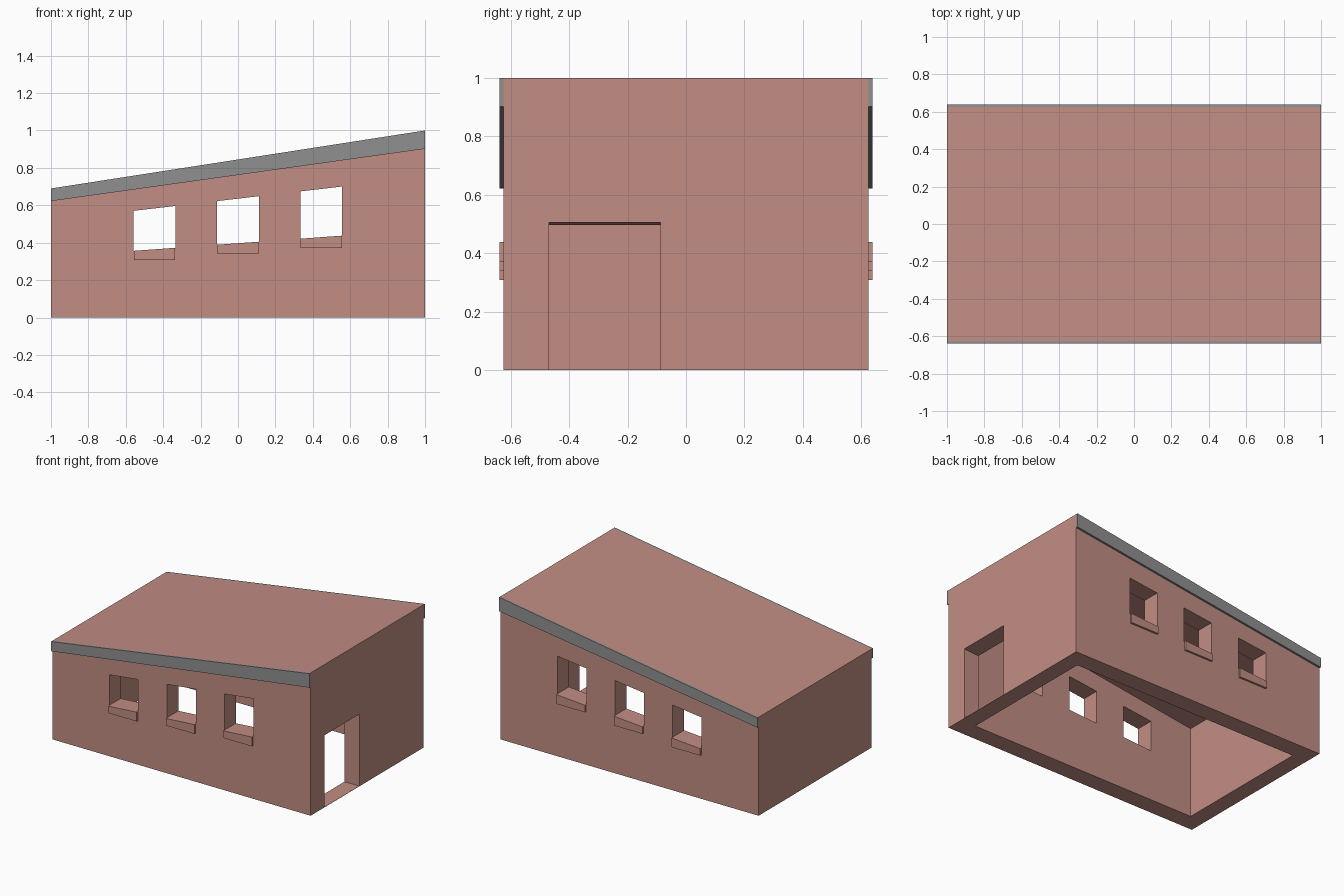
import bpy, bmesh

if "Cube" in bpy.data.objects:
    bpy.data.objects.remove(bpy.data.objects["Cube"])


def material(name, rgb):
    m = bpy.data.materials.new(name)
    m.diffuse_color = (*rgb, 1)
    m.use_nodes = True
    m.node_tree.nodes["Principled BSDF"].inputs["Base Color"].default_value = m.diffuse_color
    return m


brick = material("brick", (0.54, 0.27, 0.23))
grey = material("fascia_grey", (0.28, 0.28, 0.28))


def rise(x):
    # height factor that makes every level tilt with the roof
    return 0.845 + 0.155 * x


def box(name, x0, x1, y0, y1, z0, z1, mat=brick, flat_bottom=None):
    bm = bmesh.new()
    bmesh.ops.create_cube(bm, size=1)
    for v in bm.verts:
        low = v.co.z < 0
        v.co.x = x0 if v.co.x < 0 else x1
        v.co.y = y0 if v.co.y < 0 else y1
        v.co.z = (z0 if low else z1) * rise(v.co.x)
        if low and flat_bottom is not None:
            v.co.z = flat_bottom
    mesh = bpy.data.meshes.new(name)
    bm.to_mesh(mesh)
    bm.free()
    mesh.materials.append(mat)
    ob = bpy.data.objects.new(name, mesh)
    bpy.context.collection.objects.link(ob)
    return ob


# Wall and roof shell, open underneath
building = box("building_shell", -1, 1, -0.625, 0.625, 0, 1)
window_x = (-0.447, 0, 0.445)
half = 0.112

cutters = [
    box("room_cutter", -0.885, 0.885, -0.5, 0.5, -0.2, 0.9),
    box("door_cutter", 0.8, 1.1, -0.47, -0.087, 0.002, 0.505),
]
# door head passes through z = 0.505 on the outer face, threshold stays at the floor
for x in window_x:
    cutters.append(box("window_cutter", x - half, x + half, -0.8, 0.8, 0.47, 0.752))

for c in cutters:
    c.hide_render = True
    mod = building.modifiers.new(c.name, 'BOOLEAN')
    mod.operation = 'DIFFERENCE'
    mod.solver = 'EXACT'
    mod.object = c

# Bake the openings and drop the cutters
deps = bpy.context.evaluated_depsgraph_get()
baked = bpy.data.meshes.new_from_object(building.evaluated_get(deps))
building.modifiers.clear()
building.data = baked
for c in cutters:
    bpy.data.objects.remove(c)

# Fascia boards and window sills on both long sides
for side, s in (("front", -1), ("back", 1)):
    y0, y1 = sorted((s * 0.625, s * 0.639))
    box(side + "_fascia", -1, 1, y0, y1, 0.902, 1, grey)
    for i, x in enumerate(window_x):
        box(f"{side}_sill_{i + 1}", x - half + 0.002, x + half - 0.002, y0, y1,
            0.4, 0.47, brick, flat_bottom=0.34 + 0.072 * x)
